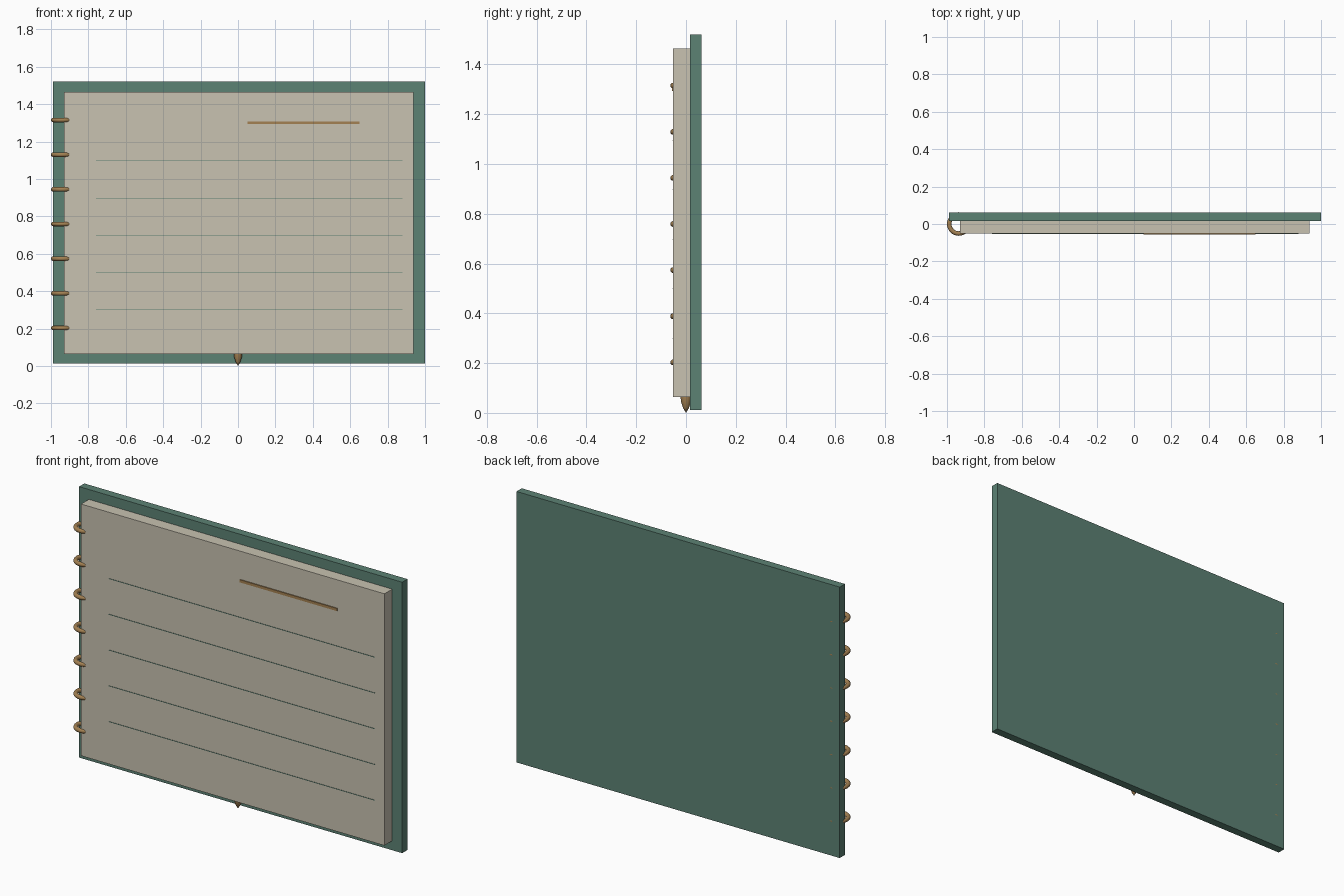
import bpy, bmesh, math

if "Cube" in bpy.data.objects:
    bpy.data.objects.remove(bpy.data.objects["Cube"])


def material(name, rgb):
    m = bpy.data.materials.new(name)
    m.diffuse_color = (*rgb, 1)
    m.use_nodes = True
    m.node_tree.nodes["Principled BSDF"].inputs["Base Color"].default_value = m.diffuse_color
    return m


GREEN = material("cover green", (0.107, 0.223, 0.175))
CREAM = material("paper cream", (0.58, 0.54, 0.44))
BRASS = material("brass", (0.37, 0.22, 0.085))


def box(name, x, y, z, mat):
    """Box given by its (min, max) range on each axis."""
    bpy.ops.mesh.primitive_cube_add(size=1, location=[sum(r) / 2 for r in (x, y, z)])
    ob = bpy.context.object
    ob.name = name
    ob.scale = [r[1] - r[0] for r in (x, y, z)]
    bpy.ops.object.transform_apply(location=False, rotation=False, scale=True)
    ob.data.materials.append(mat)
    return ob


# Back cover and block of pages
box("back_cover", (-0.99, 1.0), (0.016, 0.062), (0.012, 1.52), GREEN)
box("page_block", (-0.93, 0.938), (-0.052, 0.016), (0.064, 1.465), CREAM)

# Heading bar and ruled lines on the front page
box("heading_bar", (0.05, 0.65), (-0.057, -0.051), (1.293, 1.308), BRASS)
for i in range(5):
    z = 0.3 + 0.199 * i
    box(f"ruled_line_{i + 1}", (-0.76, 0.88), (-0.054, -0.051),
        (z - 0.0015, z + 0.0015), GREEN)

# Binding rings along the left edge
for i in range(7):
    bpy.ops.mesh.primitive_torus_add(
        location=(-0.937, 0, 0.203 + 0.1853 * i), major_radius=0.051,
        minor_radius=0.012, major_segments=32, minor_segments=12)
    ring = bpy.context.object
    ring.name = f"binding_ring_{i + 1}"
    ring.data.materials.append(BRASS)
    bpy.ops.object.shade_smooth_by_angle(angle=math.radians(50))

# Pointed tip below the pages, turned from a profile
profile = [(0, 0), (0.012, 0.02), (0.02, 0.045), (0.022, 0.065), (0.022, 0.09), (0, 0.09)]
bm = bmesh.new()
verts = [bm.verts.new((r, 0, z)) for r, z in profile]
edges = [bm.edges.new(pair) for pair in zip(verts, verts[1:])]
bmesh.ops.spin(bm, geom=verts + edges, cent=(0, 0, 0), axis=(0, 0, 1),
               angle=math.tau, steps=16)
bmesh.ops.remove_doubles(bm, verts=bm.verts, dist=0.0001)
bmesh.ops.recalc_face_normals(bm, faces=bm.faces)
mesh = bpy.data.meshes.new("pointed_tip")
bm.to_mesh(mesh)
bm.free()
mesh.materials.append(BRASS)
tip = bpy.data.objects.new("pointed_tip", mesh)
bpy.context.collection.objects.link(tip)
bpy.ops.object.select_all(action='DESELECT')
tip.select_set(True)
bpy.context.view_layer.objects.active = tip
bpy.ops.object.shade_smooth_by_angle(angle=math.radians(40))
